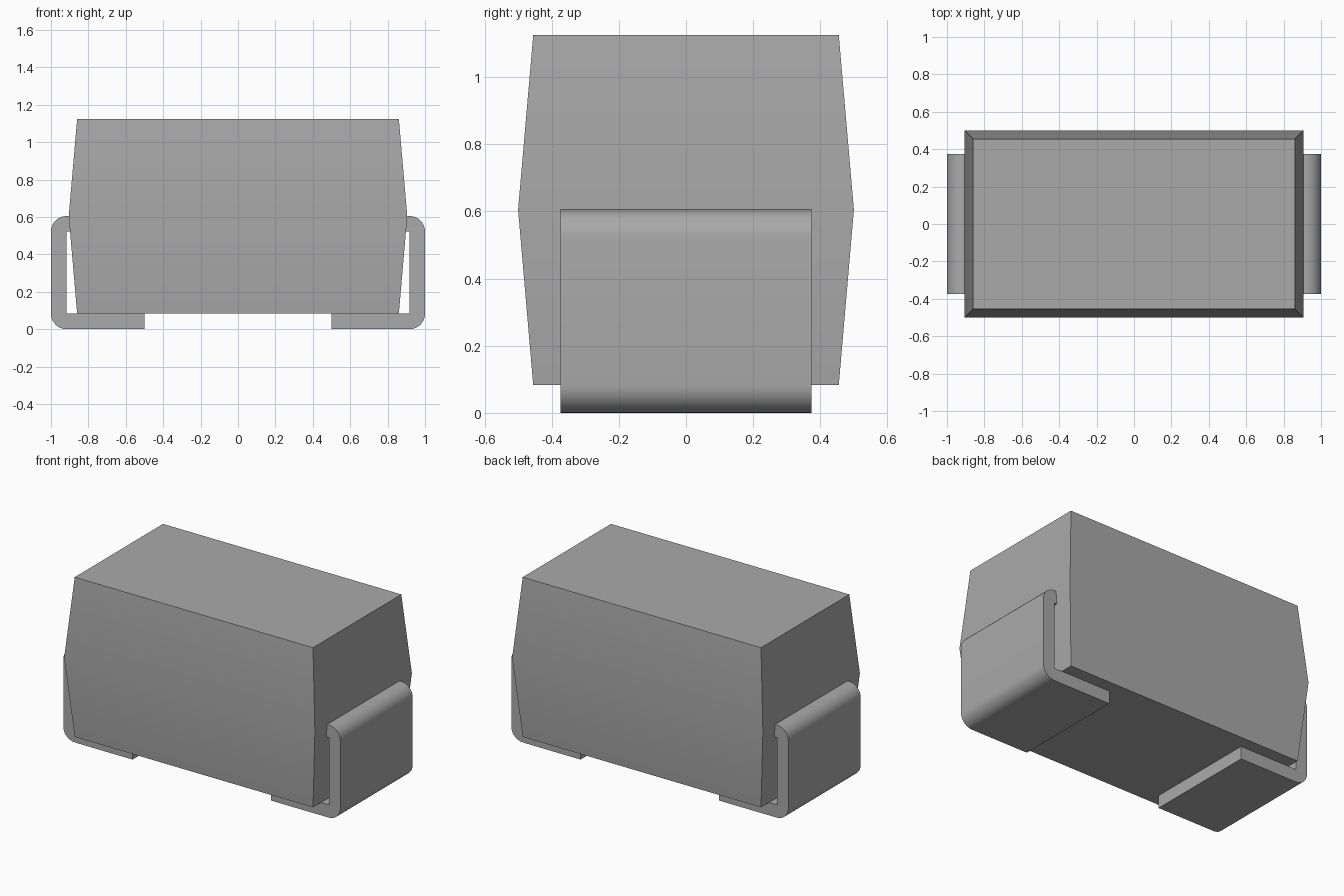
import bpy
import bmesh
from math import cos, sin, pi, radians

cube = bpy.data.objects.get("Cube")
if cube:
    bpy.data.objects.remove(cube)

grey = bpy.data.materials.new("plain grey")
grey.use_nodes = True
colour = (0.4, 0.4, 0.405, 1)
grey.diffuse_color = colour
grey.node_tree.nodes["Principled BSDF"].inputs["Base Color"].default_value = colour


def finish(bm, name):
    """Turn a bmesh into a smooth object with sharp corners."""
    bmesh.ops.recalc_face_normals(bm, faces=bm.faces)
    mesh = bpy.data.meshes.new(name)
    bm.to_mesh(mesh)
    bm.free()
    mesh.materials.append(grey)
    obj = bpy.data.objects.new(name, mesh)
    bpy.context.collection.objects.link(obj)
    bpy.ops.object.select_all(action='DESELECT')
    obj.select_set(True)
    bpy.context.view_layer.objects.active = obj
    bpy.ops.object.shade_smooth_by_angle(angle=radians(30))
    return obj


def arc(cx, cz, r, start, end, steps=8):
    angles = [start + (end - start) * i / steps for i in range(steps + 1)]
    return [(cx + r * cos(a), cz + r * sin(a)) for a in angles]


# Moulded body: rectangular rings, widest at the parting line
bm = bmesh.new()
rings = []
for z, hx, hy in [(0.083, 0.86, 0.455), (0.605, 0.905, 0.5), (1.125, 0.86, 0.455)]:
    corners = [(-hx, -hy), (hx, -hy), (hx, hy), (-hx, hy)]
    rings.append([bm.verts.new((x, y, z)) for x, y in corners])
for low, high in zip(rings, rings[1:]):
    for i in range(4):
        j = (i + 1) % 4
        bm.faces.new((low[i], low[j], high[j], high[i]))
bm.faces.new(rings[0])
bm.faces.new(rings[-1])
finish(bm, "body")


# Folded metal leads: C-shaped strip profile extruded across the width
def lead(name, side):
    t, top, half_width = 0.083, 0.605, 0.373
    profile = [(0.5, 0)]
    profile += arc(1 - t, t, t, -pi / 2, 0)
    profile += arc(1 - t, top - t, t, 0, pi / 2)
    profile += [(0.88, top), (0.88, top - t), (1 - t, top - t), (1 - t, t), (0.5, t)]
    bm = bmesh.new()
    face = bm.faces.new([bm.verts.new((side * x, -half_width, z)) for x, z in profile])
    strip = bmesh.ops.extrude_face_region(bm, geom=[face])
    moved = [v for v in strip["geom"] if isinstance(v, bmesh.types.BMVert)]
    bmesh.ops.translate(bm, verts=moved, vec=(0, 2 * half_width, 0))
    finish(bm, name)


lead("left_lead", 1)
lead("right_lead", -1)
